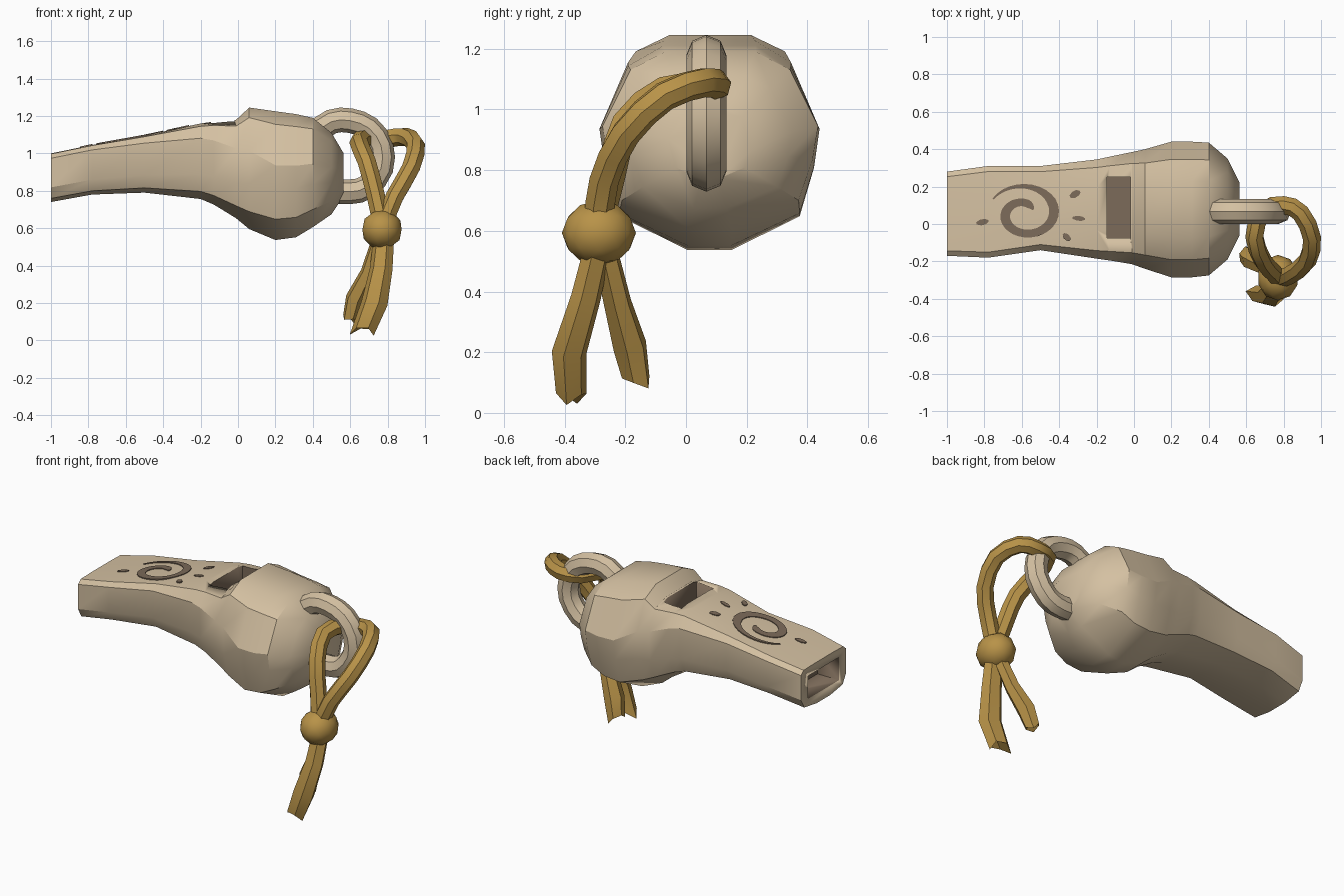
import bpy, bmesh, math
from mathutils import Vector

if "Cube" in bpy.data.objects:
    bpy.data.objects.remove(bpy.data.objects["Cube"])


def material(name, rgb):
    m = bpy.data.materials.new(name)
    m.diffuse_color = (*rgb, 1)
    m.use_nodes = True
    m.node_tree.nodes["Principled BSDF"].inputs["Base Color"].default_value = m.diffuse_color
    return m


BONE = material("bone", (0.66, 0.53, 0.36))
CORD = material("ochre_cord", (0.48, 0.29, 0.065))
DARK = material("dark_brown", (0.20, 0.145, 0.10))


def finish(name, bm, mats, angle=30):
    bmesh.ops.recalc_face_normals(bm, faces=bm.faces)
    me = bpy.data.meshes.new(name)
    bm.to_mesh(me)
    bm.free()
    ob = bpy.data.objects.new(name, me)
    bpy.context.collection.objects.link(ob)
    for m in mats:
        me.materials.append(m)
    bpy.ops.object.select_all(action='DESELECT')
    ob.select_set(True)
    bpy.context.view_layer.objects.active = ob
    bpy.ops.object.shade_smooth_by_angle(angle=math.radians(angle))
    return ob


def skin(bm, rings):
    n = len(rings[0])
    loops = [[bm.verts.new(p) for p in r] for r in rings]
    for a, b in zip(loops, loops[1:]):
        for i in range(n):
            bm.faces.new((a[i], a[(i + 1) % n], b[(i + 1) % n], b[i]))
    return loops


# Body: half profiles blended from a boxy mouthpiece to a round chamber
BOX = [(.42, 1), (.88, .98), (1, .8), (1, -.4), (.85, -.85), (.3, -1)]
ROUND = [(.42, 1), (.74, .8), (1, .17), (.95, -.2), (.82, -.66), (.2, -.98)]
# x, y min, y max, z min, z max, roundness
STATIONS = [(-1, -.17, .28, .74, 1.0, 0), (-.78, -.18, .31, .78, 1.045, 0),
            (-.5, -.14, .31, .79, 1.095, .1), (-.2, -.185, .345, .755, 1.16, .3),
            (-.13, -.195, .36, .725, 1.17, .4), (-.01, -.215, .385, .65, 1.18, .6),
            (.06, -.24, .40, .59, 1.245, .8), (.2, -.285, .44, .53, 1.225, 1),
            (.31, -.285, .44, .545, 1.21, 1), (.40, -.275, .435, .60, 1.19, 1),
            (.50, -.19, .35, .67, 1.11, 1), (.565, -.06, .22, .77, 1.0, 1)]


def section(x, y0, y1, z0, z1, k):
    half = [(a + (c - a) * k, b + (d - b) * k) for (a, b), (c, d) in zip(BOX, ROUND)]
    unit = half + [(-u, v) for u, v in reversed(half)]
    return [(x, (y0 + y1) / 2 + u * (y1 - y0) / 2, (z0 + z1) / 2 + v * (z1 - z0) / 2)
            for u, v in unit]


def top_z(x):
    for a, b in zip(STATIONS, STATIONS[1:]):
        if a[0] <= x <= b[0]:
            return a[4] + (b[4] - a[4]) * (x - a[0]) / (b[0] - a[0])


bm = bmesh.new()
loops = skin(bm, [section(*s) for s in STATIONS])
bm.faces.new(loops[0])
bm.faces.new(loops[-1])
body = finish("whistle_body", bm, [BONE, DARK])


# Cut the sound window and the mouth opening, with dark walls
def cut(name, lo, hi):
    bm = bmesh.new()
    bmesh.ops.create_cube(bm, size=1)
    for v in bm.verts:
        v.co = [(l + h) / 2 + c * (h - l) for c, l, h in zip(v.co, lo, hi)]
    for f in bm.faces:
        f.material_index = 1
    tool = finish(name, bm, [BONE, DARK])
    tool.hide_render = True
    bpy.context.view_layer.objects.active = body
    mod = body.modifiers.new("cut", 'BOOLEAN')
    mod.operation, mod.solver, mod.object = 'DIFFERENCE', 'EXACT', tool
    # keep the cut ahead of any smoothing modifier
    bpy.ops.object.modifier_move_to_index(modifier="cut", index=0)
    bpy.ops.object.modifier_apply(modifier="cut")
    bpy.data.objects.remove(tool)


cut("window_cutter", (-.145, -.075, 1.0), (-.02, .25, 1.4))
cut("mouth_cutter", (-1.1, -.10, .80), (-.85, .21, .945))


# Tubes swept along a smoothed path
def smooth_path(pts, steps):
    p = [Vector(q) for q in pts]
    p = [2 * p[0] - p[1]] + p + [2 * p[-1] - p[-2]]
    out = []
    for i in range(1, len(p) - 2):
        a, b, c, d = p[i - 1:i + 3]
        for s in range(steps):
            t = s / steps
            out.append(.5 * (2 * b + (c - a) * t + (2 * a - 5 * b + 4 * c - d) * t * t
                             + (3 * b - a - 3 * c + d) * t ** 3))
    return out + [p[-2]]


def tube(name, pts, radii, mat, sides=8, steps=2, wide=1, fork=0, side=(0, 1, 0)):
    path = smooth_path(pts, steps)
    side = Vector(side)
    rings = []
    for i, p in enumerate(path):
        t = (path[min(i + 1, len(path) - 1)] - path[max(i - 1, 0)]).normalized()
        side = (side - t * side.dot(t)).normalized()
        up = t.cross(side)
        f = i / (len(path) - 1) * (len(radii) - 1)
        j = min(int(f), len(radii) - 2)
        r = radii[j] + (radii[j + 1] - radii[j]) * (f - j)
        ring = []
        for k in range(sides):
            a = 2 * math.pi * k / sides
            q = p + side * r * math.cos(a) * wide + up * r * math.sin(a)
            if fork and i == len(path) - 1:
                c = math.cos(a)
                q += t * fork * max(c, -.55 * c)
            ring.append(q)
        rings.append(ring)
    bm = bmesh.new()
    loops = skin(bm, rings)
    for loop, p in ((loops[0], path[0]), (loops[-1], path[-1])):
        c = bm.verts.new(p)
        for k in range(sides):
            bm.faces.new((loop[k], loop[(k + 1) % sides], c))
    return finish(name, bm, [mat], 40)


# Lug ring at the rear of the chamber
tube("lug_ring", [(.40, .067, 1.10), (.50, .067, 1.17), (.60, .067, 1.175),
                  (.70, .067, 1.135), (.765, .067, 1.04), (.765, .067, .92),
                  (.69, .067, .82), (.60, .067, .795), (.50, .067, .80)],
     [.066, .066], BONE)

# Cord loop threaded through the lug
tube("cord_loop", [(.77, -.29, .62), (.735, -.25, .78), (.69, -.20, .95),
                   (.645, -.07, 1.06), (.69, .07, 1.075), (.80, .10, 1.08),
                   (.89, .06, 1.09), (.95, -.07, 1.045), (.925, -.20, .92),
                   (.84, -.27, .77), (.78, -.29, .62)], [.05, .05], CORD, 7)

# Knot
bm = bmesh.new()
bmesh.ops.create_icosphere(bm, subdivisions=2, radius=1)
for v in bm.verts:
    v.co = (.77 + v.co.x * .11, -.287 + v.co.y * .122, .593 + v.co.z * .108)
finish("cord_knot", bm, [CORD], 25)

# Frayed tails
tube("front_tail", [(.78, -.29, .55), (.765, -.33, .38), (.73, -.385, .20), (.69, -.38, .10)],
     [.045, .05, .058, .05], CORD, 6, 1, 1.25, .10, (-.8, .1, -.3))
tube("rear_tail", [(.76, -.27, .55), (.70, -.225, .36), (.63, -.185, .22), (.61, -.17, .14)],
     [.04, .045, .055, .045], CORD, 6, 1, 1.1, .06, (.5, .6, -.2))


# Painted marks: thin plates that follow the sloping top
def plate(name, strips):
    bm = bmesh.new()
    for strip in strips:
        rows = []
        for a, b in strip:
            rows.append([bm.verts.new((x, y, top_z(x) + h))
                         for h in (.005, -.003) for x, y in (a, b)])
        for r, s in zip(rows, rows[1:]):
            for i, j in ((0, 1), (1, 3), (3, 2), (2, 0)):
                bm.faces.new((r[i], r[j], s[j], s[i]))
        for r in (rows[0], rows[-1]):
            bm.faces.new((r[0], r[1], r[3], r[2]))
    finish(name, bm, [DARK])


spiral = []
for i in range(41):
    t = i / 40
    a = math.radians(150 - 480 * t)
    r = .185 - .135 * t ** 1.15
    w = .004 + .021 * min(1, t * 4, (1 - t) * 12)
    spiral.append([(-.585 + q * math.cos(a) * 1.05, .055 + q * math.sin(a) * .85)
                   for q in (r + w, r - w)])
plate("spiral_mark", [spiral])


def speck(x, y, lx, ly, turn):
    rows = []
    for u, w in ((-1, .4), (-.3, 1), (.5, .9), (1, .3)):
        c, s = math.cos(turn), math.sin(turn)
        rows.append([(x + u * lx * c - v * ly * s, y + u * lx * s + v * ly * c)
                     for v in (w, -w)])
    return rows


plate("speck_marks", [speck(-.81, .01, .033, .016, .2), speck(-.315, .16, .03, .018, .5),
                      speck(-.295, .03, .033, .013, -.1), speck(-.36, -.07, .024, .016, -.8)])
